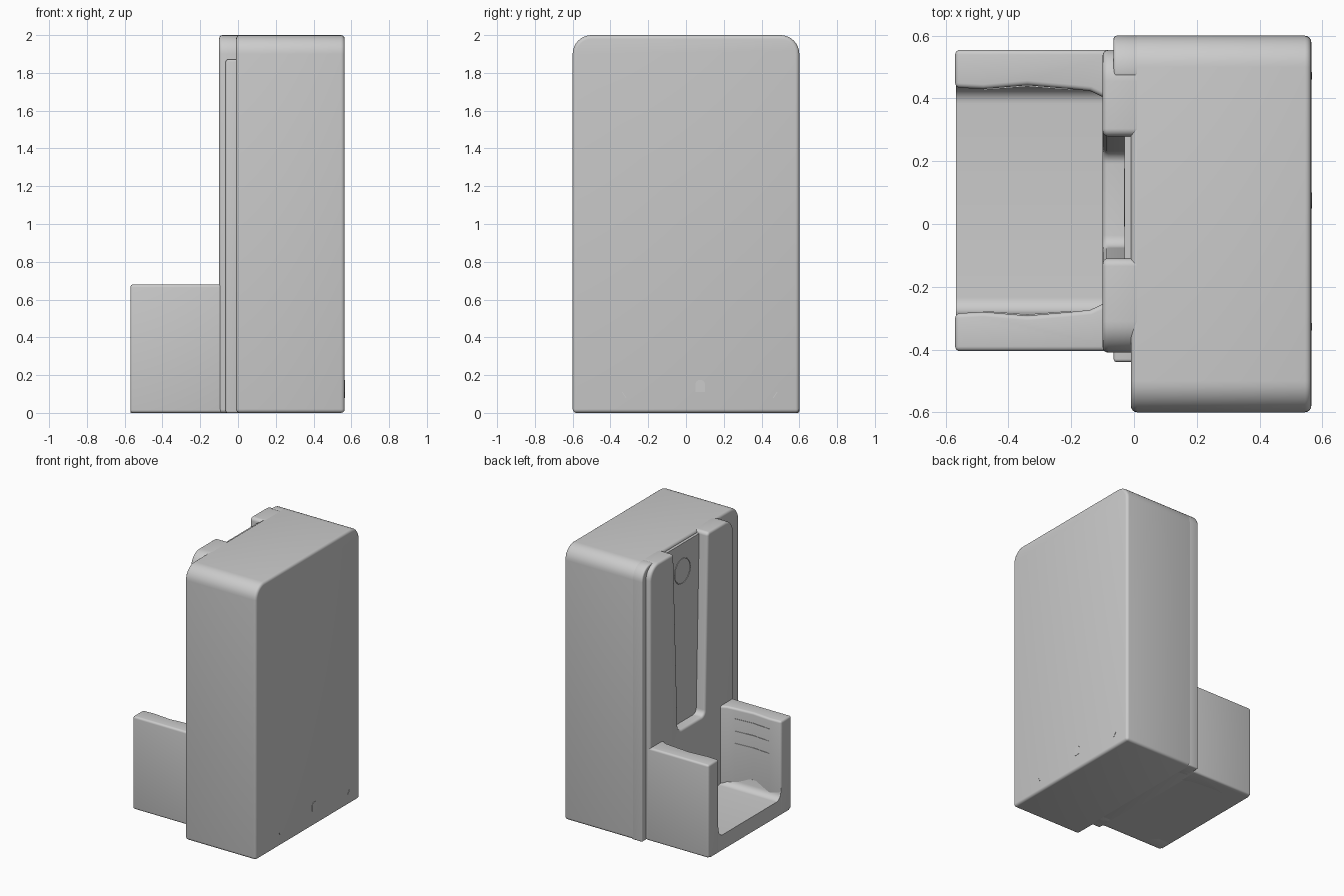
import bpy, bmesh, math
from mathutils import Vector

cube = bpy.data.objects.get("Cube")
if cube:
    bpy.data.objects.remove(cube, do_unlink=True)

grey = bpy.data.materials.new("plain grey")
grey.use_nodes = True
GREY = (0.6, 0.6, 0.6, 1)
grey.diffuse_color = GREY
grey.node_tree.nodes["Principled BSDF"].inputs["Base Color"].default_value = GREY


def finish(obj):
    obj.data.materials.clear()
    obj.data.materials.append(grey)
    bpy.ops.object.select_all(action="DESELECT")
    obj.select_set(True)
    bpy.context.view_layer.objects.active = obj
    bpy.ops.object.shade_smooth_by_angle(angle=math.radians(30))


def outline(corners, steps=8):
    """Turn (u, v, radius) corners into a filleted 2D outline."""
    result = []
    for i, (u, v, r) in enumerate(corners):
        p = Vector((u, v))
        if not r:
            result.append(p)
            continue
        a = (Vector(corners[i - 1][:2]) - p).normalized()
        b = (Vector(corners[(i + 1) % len(corners)][:2]) - p).normalized()
        half = a.angle(b) / 2
        centre = p + (a + b).normalized() * (r / math.sin(half))
        start = (p + a * (r / math.tan(half)) - centre).normalized()
        end = (p + b * (r / math.tan(half)) - centre).normalized()
        result += [centre + start.slerp(end, k / steps) * r for k in range(steps + 1)]
    return result


def prism(name, axis, low, high, corners, bevel=0.0):
    """Extrude an outline along x (outline in y, z) or z (outline in x, y)."""
    def place(p, d):
        return (d, p.x, p.y) if axis == "x" else (p.x, p.y, d)

    pts = outline(corners)
    bm = bmesh.new()
    a = [bm.verts.new(place(p, low)) for p in pts]
    b = [bm.verts.new(place(p, high)) for p in pts]
    bm.faces.new(a)
    bm.faces.new(b)
    for i in range(len(pts)):
        j = (i + 1) % len(pts)
        bm.faces.new((a[i], a[j], b[j], b[i]))
    bmesh.ops.recalc_face_normals(bm, faces=bm.faces)
    if bevel:
        edges = [e for e in bm.edges if e.calc_face_angle(0) > math.radians(30)]
        bmesh.ops.bevel(bm, geom=edges, offset=bevel, segments=4, profile=0.5,
                        affect="EDGES", clamp_overlap=False)
    mesh = bpy.data.meshes.new(name)
    bm.to_mesh(mesh)
    bm.free()
    obj = bpy.data.objects.new(name, mesh)
    bpy.context.collection.objects.link(obj)
    finish(obj)


def box(name, x, y, z, bevel=0.0):
    prism(name, "x", *x, [(y[0], z[0], 0), (y[1], z[0], 0),
                          (y[1], z[1], 0), (y[0], z[1], 0)], bevel)


# Tall main housing with rounded shoulders
prism("main_housing", "x", -0.01, 0.565,
      [(-0.6, 0, 0), (0.6, 0, 0), (0.6, 2, 0.1), (-0.6, 2, 0.1)], 0.02)

# Raised rims beside the holder plate
prism("back_rim", "x", -0.065, 0.02,
      [(0.47, 0, 0), (0.6, 0, 0), (0.6, 2, 0.1), (0.47, 2, 0)], 0.01)
box("front_rim", (-0.065, 0.02), (-0.44, -0.3), (0, 1.87), 0.01)

# Holder plate with a tapered channel open at the top
prism("holder_plate", "x", -0.1, 0.03,
      [(-0.41, 0, 0), (0.555, 0, 0), (0.555, 2, 0.1), (0.28, 2, 0.025),
       (0.23, 0.68, 0.04), (-0.075, 0.68, 0.04), (-0.11, 2, 0.025),
       (-0.41, 2, 0.1)], 0.018)
box("channel_back", (-0.03, 0.02), (-0.2, 0.4), (0.5, 1.98))

# Thin button ring in the channel
bpy.ops.mesh.primitive_torus_add(major_radius=0.09, minor_radius=0.003,
                                 major_segments=40, minor_segments=6,
                                 location=(-0.03, 0.085, 1.78),
                                 rotation=(0, math.pi / 2, 0))
ring = bpy.context.object
ring.name = "button_ring"
finish(ring)

# Cradle floor with coved edges against the side walls
prism("cradle_floor", "x", -0.568, -0.06,
      [(-0.38, 0, 0), (0.53, 0, 0), (0.53, 0.19, 0), (0.44, 0.19, 0),
       (0.425, 0.11, 0.05), (-0.275, 0.11, 0.05), (-0.29, 0.19, 0),
       (-0.38, 0.19, 0)])

# Cradle side walls, mirrored, with shallow grips and thin ribs
wall = [(-0.57, 0.555), (-0.06, 0.555), (-0.06, 0.4), (-0.1, 0.405),
        (-0.14, 0.424), (-0.2, 0.43), (-0.34, 0.442), (-0.48, 0.43), (-0.57, 0.435)]
for side, flip in (("back", False), ("front", True)):
    def across(y):
        return 0.15 - y if flip else y
    prism(side + "_cradle_wall", "z", 0, 0.68,
          [(x, across(y), 0) for x, y in wall], 0.015)
    for n in range(3):
        z = 0.6 - 0.09 * n
        prism(f"{side}_grip_rib_{n + 1}", "z", z, z + 0.006,
              [(x, across(y), 0) for x, y in
               ((-0.48, 0.427), (-0.34, 0.438), (-0.2, 0.427), (-0.2, 0.46), (-0.48, 0.46))])

# Small port cover and hatch marks on the broad side
prism("port_cover", "x", 0.55, 0.567,
      [(0.05, 0.11, 0), (0.1, 0.11, 0), (0.1, 0.175, 0.024), (0.05, 0.175, 0.024)])
for name, top, low in (("front_hatch_mark", -0.34, -0.32), ("back_hatch_mark", 0.48, 0.46)):
    prism(name, "x", 0.55, 0.567,
          [(top, 0.11, 0), (top + 0.005, 0.11, 0), (low + 0.005, 0.08, 0), (low, 0.08, 0)])
